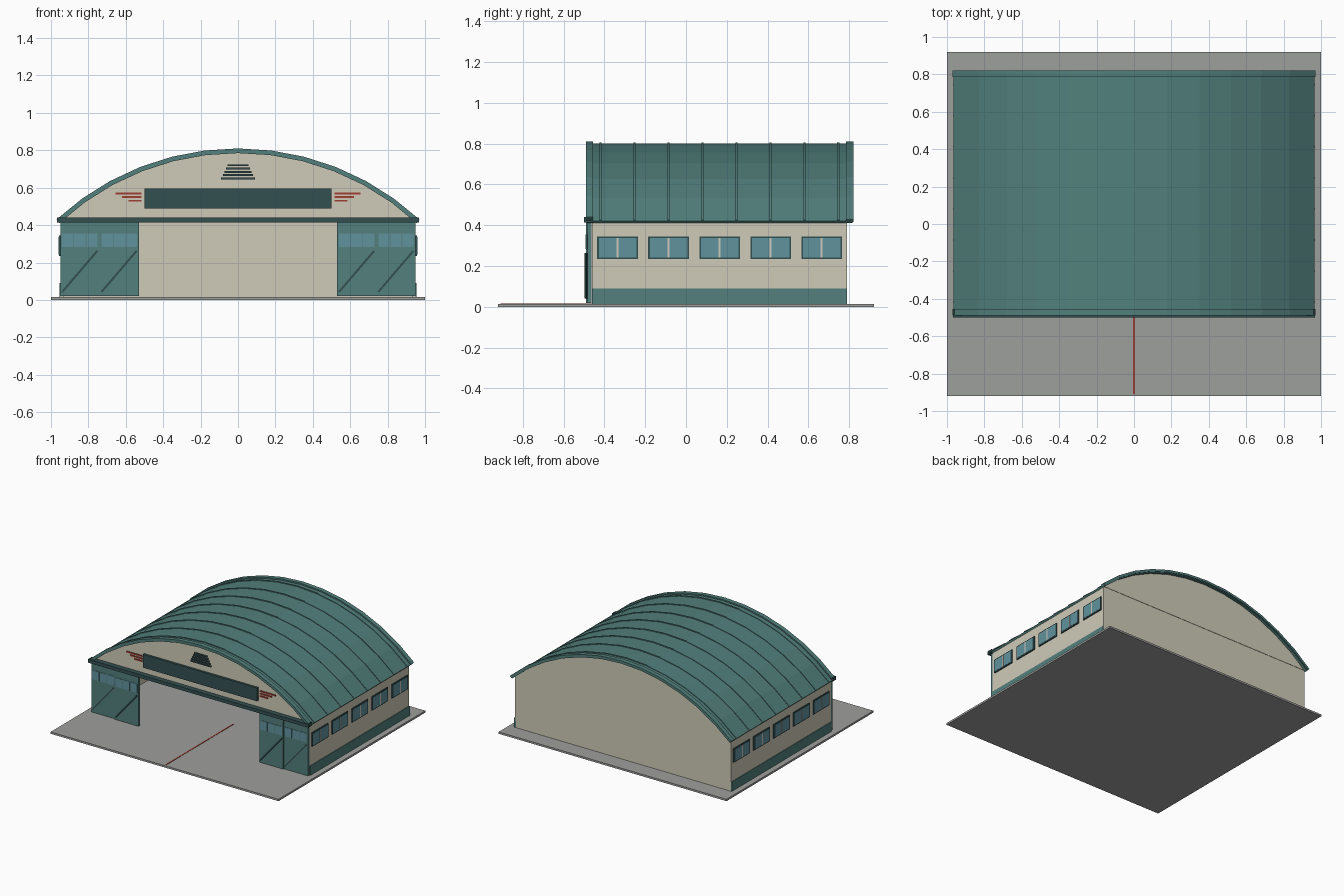
import bpy, bmesh, math
from mathutils import Matrix

cube = bpy.data.objects.get("Cube")
if cube:
    bpy.data.objects.remove(cube, do_unlink=True)


def material(name, rgb):
    lin = [((c / 255 + 0.055) / 1.055) ** 2.4 for c in rgb] + [1]
    m = bpy.data.materials.new(name)
    m.use_nodes = True
    m.diffuse_color = lin
    m.node_tree.nodes["Principled BSDF"].inputs["Base Color"].default_value = lin
    return m


CREAM = material("cream wall", (208, 203, 185))
TEAL = material("teal metal", (82, 128, 124))
DARK = material("dark teal trim", (52, 80, 81))
GLASS = material("blue glass", (97, 146, 158))
RED = material("red paint", (160, 62, 50))
CONCRETE = material("concrete", (158, 160, 157))


def finish(name, bm, mat):
    bmesh.ops.recalc_face_normals(bm, faces=bm.faces)
    mesh = bpy.data.meshes.new(name)
    bm.to_mesh(mesh)
    bm.free()
    mesh.materials.append(mat)
    obj = bpy.data.objects.new(name, mesh)
    bpy.context.collection.objects.link(obj)
    return obj


def box(name, x, y, z, mat):
    """Box spanning the given (low, high) ranges."""
    bm = bmesh.new()
    size = Matrix.Diagonal((x[1] - x[0], y[1] - y[0], z[1] - z[0], 1))
    mid = Matrix.Translation((sum(x) / 2, sum(y) / 2, sum(z) / 2))
    bmesh.ops.create_cube(bm, size=1, matrix=mid @ size)
    return finish(name, bm, mat)


def extrude_profile(name, points, y, mat):
    """Extrude an x-z outline along y."""
    bm = bmesh.new()
    face = bm.faces.new([bm.verts.new((px, y[0], pz)) for px, pz in points])
    grown = bmesh.ops.extrude_face_region(bm, geom=[face])["geom"]
    verts = [v for v in grown if isinstance(v, bmesh.types.BMVert)]
    bmesh.ops.translate(bm, verts=verts, vec=(0, y[1] - y[0], 0))
    return finish(name, bm, mat)


def arc(radius, half_angle=42.8, steps=12):
    angles = [math.radians(half_angle) * (2 * i / steps - 1) for i in range(steps + 1)]
    return [(radius * math.sin(a), radius * math.cos(a) - 0.62) for a in angles]


def arch(name, inner, outer, y, mat):
    extrude_profile(name, arc(outer) + arc(inner)[::-1], y, mat)


def sided(s, a, b):
    return tuple(sorted((s * a, s * b)))


# Ground slab and painted centre line
FLOOR = 0.015
box("ground_slab", (-1, 1), (-0.92, 0.92), (0, FLOOR), CONCRETE)
box("centre_line", (-0.005, 0.005), (-0.91, -0.06), (FLOOR, FLOOR + 0.002), RED)

# Walls and gables
box("back_wall", (-0.95, 0.95), (0.77, 0.79), (FLOOR, 0.42), CREAM)
extrude_profile("front_gable", arc(1.41, 42.5), (-0.46, -0.44), CREAM)
extrude_profile("back_gable", arc(1.41, 42.5), (0.77, 0.793), CREAM)
for s, side in ((-1, "right"), (1, "left")):
    box(side + "_wall", sided(s, 0.93, 0.95), (-0.46, 0.79), (FLOOR, 0.42), CREAM)
    box(side + "_wall_base", sided(s, 0.94, 0.955), (-0.46, 0.79), (FLOOR, 0.09), TEAL)
    # Side windows: frame, two panes and a pale mullion
    for i in range(5):
        y = -0.335 + 0.25 * i
        name = f"{side}_window_{i + 1}"
        box(name + "_frame", sided(s, 0.945, 0.957), (y - 0.1, y + 0.1), (0.235, 0.345), DARK)
        box(name + "_glass", sided(s, 0.95, 0.959), (y - 0.092, y + 0.092), (0.243, 0.337), GLASS)
        box(name + "_mullion", sided(s, 0.95, 0.961), (y - 0.005, y + 0.005), (0.243, 0.337), CREAM)

# Arched roof with edge trims and raised seams
arch("roof", 1.405, 1.42, (-0.485, 0.815), TEAL)
arch("front_roof_trim", 1.412, 1.43, (-0.49, -0.455), TEAL)
arch("back_roof_trim", 1.412, 1.43, (0.785, 0.82), TEAL)
for i in range(8):
    y = -0.418 + 0.1663 * i
    arch(f"roof_seam_{i + 1}", 1.415, 1.425, (y - 0.005, y + 0.005), TEAL)

# Door header beam and blank sign board
box("door_header", (-0.967, 0.967), (-0.5, -0.455), (0.413, 0.44), DARK)
box("sign_board", (-0.5, 0.5), (-0.478, -0.455), (0.49, 0.595), DARK)

# Gable vent slats, narrowing upward
for i in range(5):
    half = 0.09 - 0.0085 * i
    z = 0.65 + 0.0175 * i
    box(f"vent_slat_{i + 1}", (-half, half), (-0.47, -0.455), (z - 0.005, z + 0.005), DARK)

# Red speed stripes beside the sign
for s, side in ((-1, "right"), (1, "left")):
    for i in range(3):
        z = 0.57 - 0.02 * i
        box(f"{side}_stripe_{i + 1}", sided(s, 0.515, 0.655 - 0.035 * i),
            (-0.467, -0.455), (z - 0.005, z + 0.005), RED)

# Sliding doors: two staggered panels on each side
for side, start in (("right", -0.95), ("left", 0.53)):
    for i in range(2):
        x0 = start + 0.21 * i
        x1 = x0 + 0.21
        inner = (side == "right") == (i == 1)
        front = -0.49 if inner else -0.482
        name = f"{side}_door_{i + 1}"
        box(name + "_panel", (x0, x1), (front, front + 0.02), (0.02, 0.415), TEAL)
        for j in range(3):
            px = x0 + 0.01 + 0.0645 * j
            box(f"{name}_pane_{j + 1}", (px, px + 0.0605), (front - 0.003, front + 0.005),
                (0.283, 0.355), GLASS)
        # Diagonal brace
        w = 0.005
        extrude_profile(name + "_brace",
                        [(x0 + 0.01 - w, 0.045), (x0 + 0.01 + w, 0.04),
                         (x1 - 0.012 + w, 0.26), (x1 - 0.012 - w, 0.265)],
                        (front - 0.007, front + 0.005), DARK)
